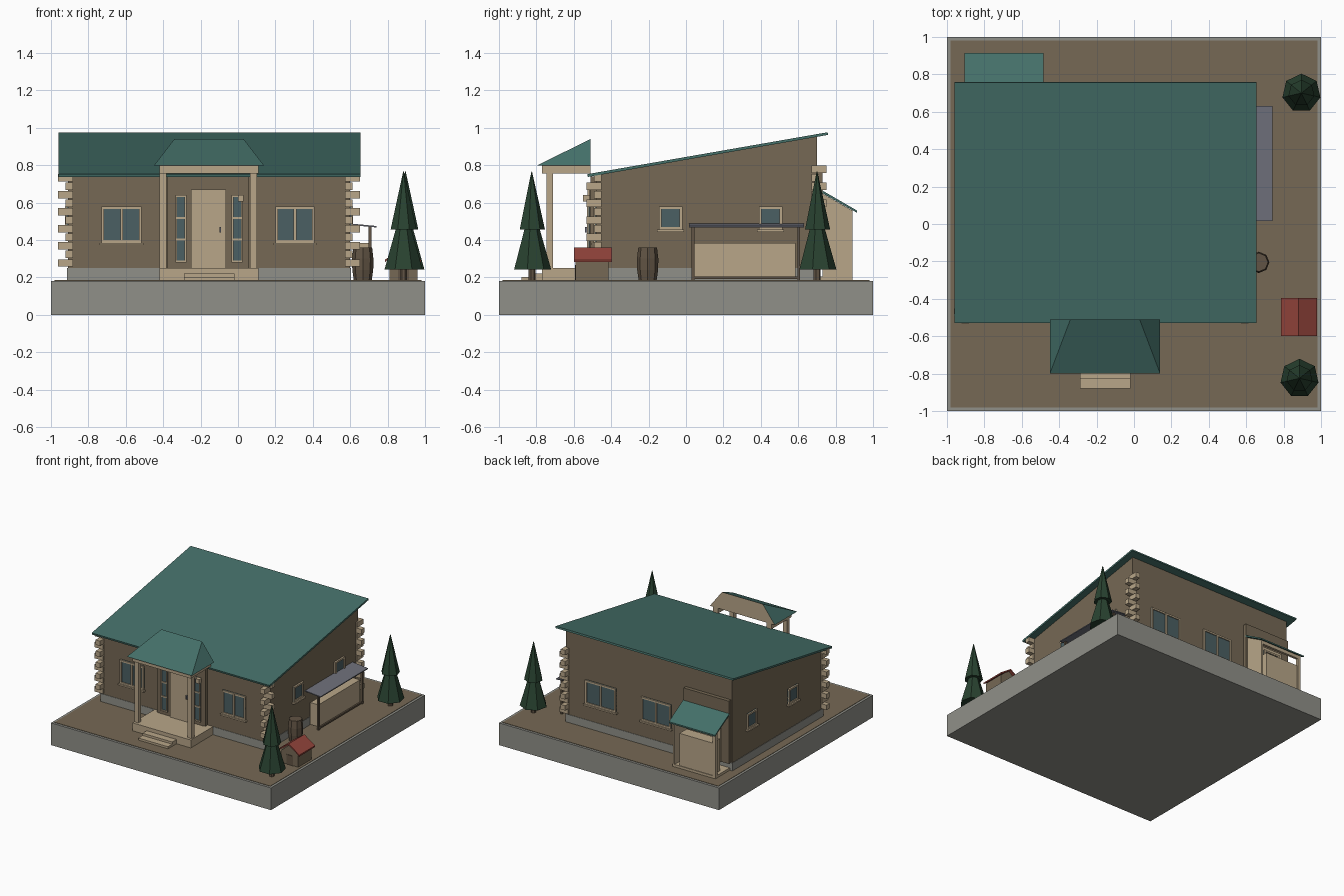
import bpy, bmesh, math
from mathutils import Matrix, Vector

cube = bpy.data.objects.get("Cube")
if cube:
    bpy.data.objects.remove(cube, do_unlink=True)


def material(name, *rgb):
    m = bpy.data.materials.new(name)
    m.use_nodes = True
    m.diffuse_color = (*rgb, 1)
    m.node_tree.nodes["Principled BSDF"].inputs["Base Color"].default_value = (*rgb, 1)
    return m


TEAL = material("teal roofing", .058, .16, .14)
BROWN = material("brown earth", .18, .14, .09)
BEIGE = material("pale timber", .48, .38, .25)
GREY = material("grey stone", .28, .28, .25)
GLASS = material("dark glass", .07, .115, .125)
RED = material("red roofing", .30, .06, .045)
GREEN = material("fir green", .022, .055, .03)
SLATE = material("slate metal", .16, .165, .20)
BARK = material("dark bark", .12, .088, .058)


def finish(name, bm, *mats):
    bmesh.ops.recalc_face_normals(bm, faces=bm.faces)
    mesh = bpy.data.meshes.new(name)
    bm.to_mesh(mesh)
    bm.free()
    for m in mats:
        mesh.materials.append(m)
    ob = bpy.data.objects.new(name, mesh)
    bpy.context.collection.objects.link(ob)
    return ob


def box(name, x, y, z, mat, frame=Matrix()):
    """Box from (min, max) pairs, optionally placed in a wall frame."""
    bm = bmesh.new()
    bmesh.ops.create_cube(bm, size=1)
    for v in bm.verts:
        local = [a + (b - a) * (c + .5) for (a, b), c in zip((x, y, z), v.co)]
        v.co = frame @ Vector(local)
    return finish(name, bm, mat)


def prism(name, profile, span, mat, axis="x"):
    """Extrude a (horizontal, z) profile along x or y."""
    bm = bmesh.new()
    s, e = span
    pts = [(s, h, z) if axis == "x" else (h, s, z) for h, z in profile]
    face = bm.faces.new([bm.verts.new(p) for p in pts])
    moved = bmesh.ops.extrude_face_region(bm, geom=[face])["geom"]
    step = (e - s, 0, 0) if axis == "x" else (0, e - s, 0)
    bmesh.ops.translate(bm, vec=step, verts=[g for g in moved if isinstance(g, bmesh.types.BMVert)])
    return finish(name, bm, mat)


def lathe(name, profile, x, y, sides, mat):
    """Stack of rings given as (radius, z)."""
    bm = bmesh.new()
    rings = []
    for r, z in profile:
        rings.append([bm.verts.new((x + r * math.sin(math.tau * i / sides),
                                    y + r * math.cos(math.tau * i / sides), z)) for i in range(sides)])
    for a, b in zip(rings, rings[1:]):
        for i in range(sides):
            j = (i + 1) % sides
            bm.faces.new((a[i], a[j], b[j], b[i]))
    bm.faces.new(rings[0])
    bm.faces.new(rings[-1])
    return finish(name, bm, mat)


def wall_frame(x, y, degrees):
    return Matrix.Translation((x, y, 0)) @ Matrix.Rotation(math.radians(degrees), 4, "Z")


def window(name, frame, u, z, cols=2, rows=1, t=.014, sill=True):
    """Framed panes on a wall; local -y points outward."""
    (u0, u1), (z0, z1) = u, z
    box(name + "_glass", u, (-.006, .002), z, GLASS, frame)
    for i in range(cols + 1):
        c = u0 + t / 2 + (u1 - u0 - t) * i / cols
        box(name + "_stile", (c - t / 2, c + t / 2), (-.015, .002), z, BEIGE, frame)
    for i in range(rows + 1):
        c = z0 + t / 2 + (z1 - z0 - t) * i / rows
        box(name + "_rail", u, (-.014, .002), (c - t / 2, c + t / 2), BEIGE, frame)
    if sill:
        box(name + "_sill", (u0 - .01, u1 + .01), (-.025, .002), (z0 - .012, z0), BEIGE, frame)


# Plot
G = .185
box("plot_base", (-1, 1), (-1, 1), (0, G - .003), GREY)
box("plot_earth", (-.98, .98), (-.98, .98), (G - .01, G), BROWN)

# House body and sloping roof
X0, X1, Y0, Y1 = -.91, .60, -.48, .70
box("foundation", (X0 - .003, X1 + .003), (Y0 - .003, Y1 + .003), (G, .25), GREY)
prism("house_walls", [(Y0, .25), (Y1, .25), (Y1, .955), (Y0, .748)], (X0, X1), BROWN)
prism("main_roof", [(-.525, .737), (.76, .962), (.757, .976), (-.528, .752)], (-.96, .655), TEAL)

# Interlocking log ends at three corners
for cx, sx, cy, sy, top in ((X0, -1, Y0, -1, 10), (X1, 1, Y0, -1, 10), (X1, 1, Y1, 1, 11)):
    for i in range(top + 1):
        z = .257 + .0455 * i
        along_x = i % 2 == 0
        dx, dy = (.052, .012) if along_x else (.012, .052)
        xs = sorted((cx + sx * dx, cx - sx * .028))
        ys = sorted((cy + sy * dy, cy - sy * .028))
        box("corner_log", xs, ys, (z, z + .04), BEIGE)

# Windows
front = wall_frame(0, Y0, 0)
right = wall_frame(X1, 0, 90)
back = wall_frame(0, Y1, 180)
left = wall_frame(X0, 0, -90)
for u in ((-.73, -.515), (.20, .41)):
    window("front_window", front, u, (.385, .58))
for u in ((-.145, -.02), (.39, .515)):
    window("right_window", right, u, (.455, .58), cols=1)
for u in ((-.515, -.39), (.02, .145)):
    window("left_window", left, u, (.455, .58), cols=1)
for u in ((-.42, -.14), (.09, .36)):
    window("back_window", back, u, (.385, .58))

# Front entry
box("entry_block", (-.38, .06), (-.51, -.47), (.25, .74), BROWN)
box("entry_panel", (-.37, .05), (-.515, -.50), (.25, .705), BROWN)
entry = wall_frame(0, -.515, 0)
box("front_door", (-.25, -.065), (-.012, 0), (.25, .67), BEIGE, entry)
box("door_handle", (-.098, -.09), (-.024, -.01), (.44, .47), SLATE, entry)
for u in ((-.335, -.275), (-.035, .025)):
    window("sidelight", entry, u, (.28, .64), cols=1, rows=3, t=.01, sill=False)
box("entry_lamp", (0, .03), (-.55, -.51), (.605, .64), BEIGE)

# Front porch
box("porch_floor", (-.42, .11), (-.77, Y0), (G, .25), BEIGE)
box("upper_step", (-.29, -.02), (-.825, -.77), (G, .22), BEIGE)
box("lower_step", (-.29, -.02), (-.88, -.77), (G, .202), BEIGE)
for x in (-.42, .065):
    box("porch_post", (x, x + .037), (-.747, -.71), (.25, .76), BEIGE)
    box("porch_side_beam", (x, x + .045), (-.77, -.51), (.755, .80), BEIGE)
box("porch_front_beam", (-.42, .11), (-.77, -.72), (.755, .80), BEIGE)

# Half-hipped porch roof with a timber back and soffit
bm = bmesh.new()
lower = [bm.verts.new((x, y, .797)) for x, y in ((-.45, -.51), (-.45, -.80), (.14, -.80), (.14, -.51))]
ridge = [bm.verts.new((x, -.51, .94)) for x in (-.34, .03)]
a, b, c, d = lower
for f in ((a, b, c, d), (b, c, ridge[1], ridge[0]), (a, b, ridge[0]), (c, d, ridge[1]), (a, d, ridge[1], ridge[0])):
    bm.faces.new(f)
porch_roof = finish("porch_roof", bm, TEAL, BEIGE)
for p in porch_roof.data.polygons:
    p.material_index = int(p.normal.y > .9 or p.normal.z < -.9)

# Back porch
box("back_entry_block", (-.90, -.49), (.69, .73), (.25, .765), BROWN)
box("back_door", (-.83, -.62), (.73, .74), (.25, .62), BEIGE)
window("back_door_light", wall_frame(0, .74, 180), (.65, .80), (.45, .59), cols=1, sill=False)
box("back_porch_floor", (-.89, -.50), (.70, .89), (G, .205), BEIGE)
prism("back_porch_roof", [(.73, .65), (.915, .545), (.915, .557), (.73, .664)], (-.905, -.485), TEAL)
prism("back_porch_side", [(.73, G), (.89, G), (.89, .557), (.73, .648)], (-.52, -.505), BEIGE)
box("back_porch_post", (-.89, -.865), (.865, .89), (G, .56), BEIGE)
box("back_porch_beam", (-.89, -.505), (.87, .89), (.53, .558), BEIGE)
box("back_porch_bin", (-.86, -.56), (.79, .885), (G, .47), BEIGE)

# Firewood shelter
prism("shelter_roof", [(.60, .480), (.74, .467), (.74, .475), (.60, .488)], (.015, .63), SLATE, "y")
for y in (.03, .595):
    box("shelter_post", (.698, .713), (y, y + .015), (G, .472), BARK)
box("shelter_rail", (.698, .713), (.03, .61), (.192, .205), BARK)
box("firewood_stack", (.625, .70), (.045, .585), (.205, .385), BEIGE)

# Barrel
barrel = lathe("barrel", [(.048, G), (.056, .24), (.057, .30), (.05, .36)], .667, -.205, 8, BARK)

# Kennel
box("kennel_walls", (.81, .96), (-.59, -.415), (G, .29), BROWN)
prism("kennel_gable", [(.81, .288), (.96, .288), (.885, .352)], (-.59, -.415), BROWN, "y")
prism("kennel_roof", [(.785, .282), (.88, .348), (.978, .282), (.978, .294), (.88, .36), (.785, .294)],
      (-.60, -.395), RED, "y")
box("kennel_doorway", (.855, .915), (-.594, -.588), (G, .265), BARK)

# Fir trees
for x, y in ((.885, -.825), (.895, .70)):
    lathe("fir_trunk", [(.02, G), (.02, .25)], x, y, 7, BARK)
    lathe("fir_lower", [(.104, .243), (.042, .46)], x, y, 7, GREEN)
    lathe("fir_upper", [(.071, .455), (.002, .765)], x, y, 7, GREEN)
